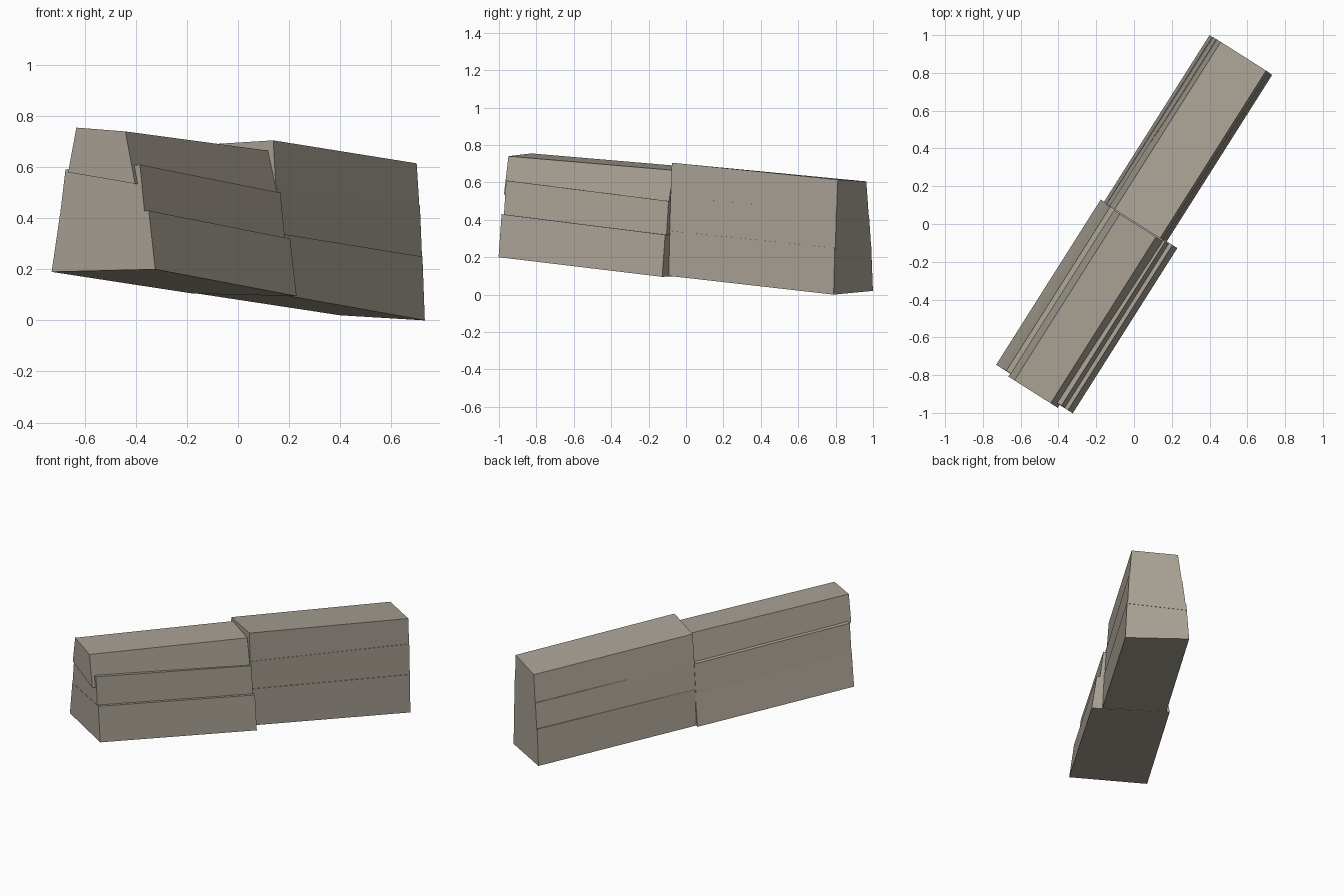
import bpy, bmesh
from mathutils import Vector

if "Cube" in bpy.data.objects:
    bpy.data.objects.remove(bpy.data.objects["Cube"])

# Wall runs diagonally: "along" is its length, "across" its thickness
along = Vector((0.535, 0.845, 0))
across = Vector((0.845, -0.535, 0))

stone = bpy.data.materials.new("stone")
stone.diffuse_color = (0.40, 0.36, 0.30, 1)
stone.use_nodes = True
stone.node_tree.nodes["Principled BSDF"].inputs["Base Color"].default_value = stone.diffuse_color


def block(name, ends, foot, head, low, high):
    """Tapered stone; low/high are z at near-left, near-right, far-right, far-left."""
    bm = bmesh.new()
    rings = []
    for (left, right), zs in ((foot, low), (head, high)):
        plan = ((ends[0], left), (ends[0], right), (ends[1], right), (ends[1], left))
        rings.append([bm.verts.new(along * s + across * t + Vector((0, 0, z)))
                      for (s, t), z in zip(plan, zs)])
    a, b = rings
    bm.faces.new(a[::-1])
    bm.faces.new(b)
    for i in range(4):
        j = (i + 1) % 4
        bm.faces.new((a[i], a[j], b[j], b[i]))
    bmesh.ops.recalc_face_normals(bm, faces=bm.faces)
    mesh = bpy.data.meshes.new(name)
    bm.to_mesh(mesh)
    bm.free()
    mesh.materials.append(stone)
    bpy.context.collection.objects.link(bpy.data.objects.new(name, mesh))


# Front section: wide base, strongly tapered
block("front_lower_stone", (-1.02, 0.015), (-0.218, 0.262), (-0.180, 0.232),
      (0.19, 0.20, 0.095, 0.105), (0.41, 0.43, 0.32, 0.32))
block("front_middle_stone", (-1.018, 0.01), (-0.182, 0.212), (-0.155, 0.190),
      (0.40, 0.42, 0.31, 0.31), (0.59, 0.61, 0.50, 0.50))
block("front_upper_stone", (-1.038, 0.005), (-0.130, 0.180), (-0.092, 0.135),
      (0.58, 0.535, 0.49, 0.49), (0.755, 0.74, 0.665, 0.68))

# Back section: slimmer, nearly upright
block("back_lower_stone", (0.015, 1.058), (-0.197, 0.196), (-0.180, 0.185),
      (0.105, 0.10, 0.0, 0.02), (0.34, 0.34, 0.25, 0.26))
block("back_middle_stone", (0.012, 1.06), (-0.180, 0.182), (-0.155, 0.172),
      (0.33, 0.33, 0.24, 0.22), (0.51, 0.52, 0.45, 0.425))
block("back_upper_stone", (0.01, 1.06), (-0.160, 0.170), (-0.128, 0.157),
      (0.50, 0.51, 0.44, 0.36), (0.69, 0.705, 0.615, 0.605))
